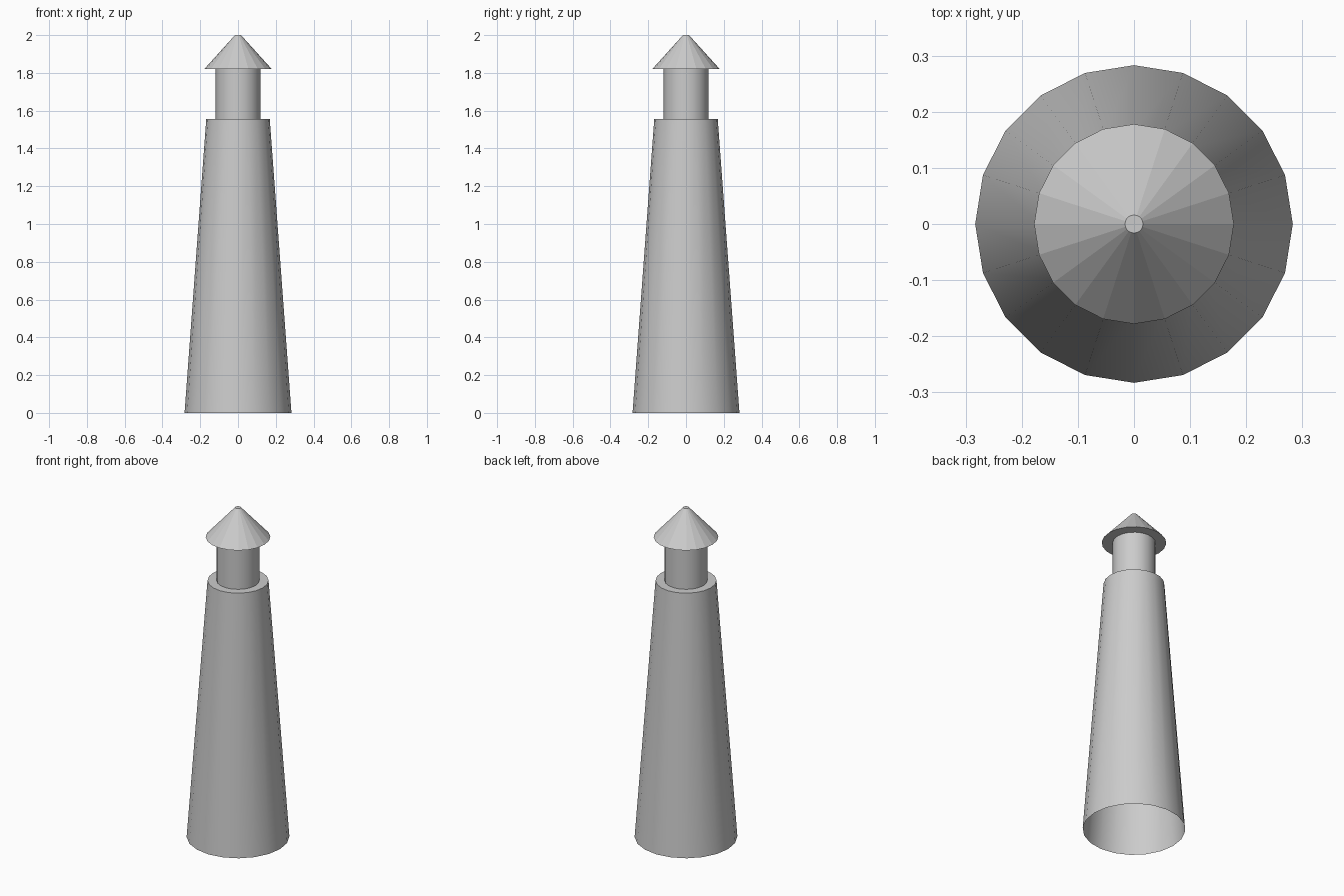
import bpy, bmesh, math

if "Cube" in bpy.data.objects:
    bpy.data.objects.remove(bpy.data.objects["Cube"])

SIDES = 20

# Mid grey shared by all parts
grey = bpy.data.materials.new("mid_grey")
grey.diffuse_color = (0.53, 0.53, 0.53, 1)
grey.use_nodes = True
grey.node_tree.nodes["Principled BSDF"].inputs["Base Color"].default_value = grey.diffuse_color


def lathe(name, profile, cap_top=False, smooth=False):
    """Spin a (radius, z) profile around the z axis."""
    bm = bmesh.new()
    rings = []
    for r, z in profile:
        rings.append([bm.verts.new((r * math.cos(math.tau * i / SIDES),
                                    r * math.sin(math.tau * i / SIDES), z))
                      for i in range(SIDES)])
    for low, high in zip(rings, rings[1:]):
        for i in range(SIDES):
            j = (i + 1) % SIDES
            face = bm.faces.new((low[i], low[j], high[j], high[i]))
            face.smooth = smooth
    if cap_top:
        bm.faces.new(rings[-1])
    # Edges around ledges stay sharp
    bm.normal_update()
    for edge in bm.edges:
        if len(edge.link_faces) == 2 and edge.calc_face_angle() > math.radians(30):
            edge.smooth = False
    mesh = bpy.data.meshes.new(name)
    bm.to_mesh(mesh)
    bm.free()
    mesh.materials.append(grey)
    obj = bpy.data.objects.new(name, mesh)
    bpy.context.collection.objects.link(obj)
    return obj


# Tapered tower, open underneath, with the gallery ledge on top
lathe("tower", [(0.283, 0), (0.168, 1.557), (0.118, 1.557)], smooth=True)

# Lantern room
lathe("lantern_room", [(0.118, 1.557), (0.118, 1.821)], smooth=True)

# Faceted roof with flat soffit and blunt tip
lathe("roof", [(0.118, 1.821), (0.178, 1.821), (0.016, 2.0)], cap_top=True)
